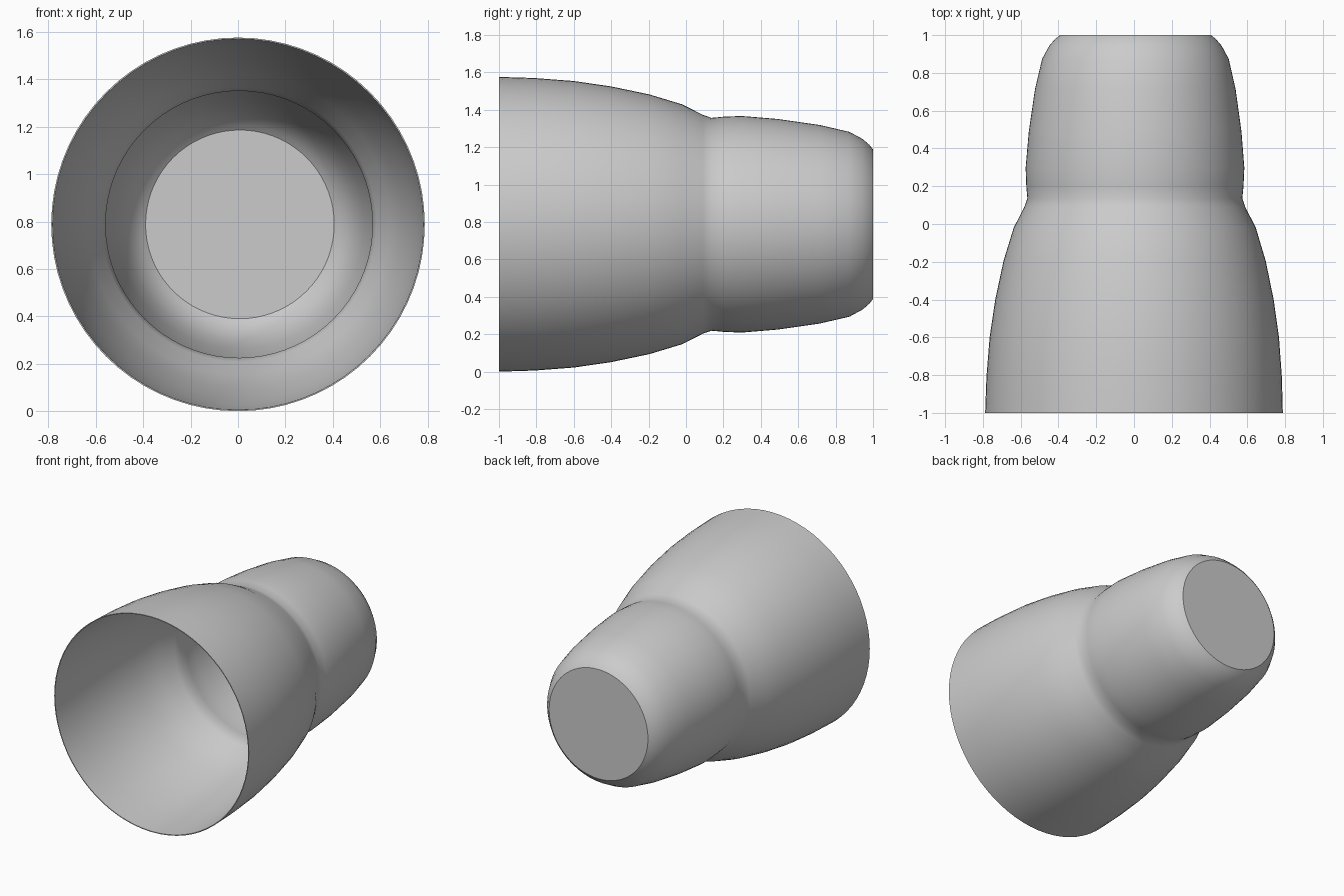
import bpy, bmesh, math
from mathutils import Vector

cube = bpy.data.objects.get("Cube")
if cube:
    bpy.data.objects.remove(cube, do_unlink=True)

CENTRE_Z = 0.788
SEGMENTS = 72
WALL = 0.006

# Outer profile as (y, radius): flared mouth, pinched neck, rounded closed end
profile = [(-1, .788), (-.81, .782), (-.6, .766), (-.4, .737), (-.195, .694),
           (-.02, .641), (.09, .585), (.136, .569), (.2, .575), (.297, .579),
           (.49, .563), (.714, .531), (.874, .494), (.944, .456), (.98, .425),
           (1, .4), (1, 0)]


def lathe(name, points):
    """Revolve a (y, radius) profile around the y axis."""
    bm = bmesh.new()
    verts = [bm.verts.new((r, y, 0)) for y, r in points]
    edges = [bm.edges.new(pair) for pair in zip(verts, verts[1:])]
    bmesh.ops.spin(bm, geom=verts + edges, axis=(0, 1, 0), cent=(0, 0, 0),
                   angle=math.tau, steps=SEGMENTS)
    bmesh.ops.remove_doubles(bm, verts=bm.verts, dist=1e-4)
    # Merge the end fan into one flat cap
    cap = [f for f in bm.faces if all(v.co.y > .999 for v in f.verts)]
    bmesh.ops.dissolve_faces(bm, faces=cap, use_verts=True)
    # Very slight sideways lean towards the closed end
    for v in bm.verts:
        v.co.x += .004 * (v.co.y + 1)
    # Point the normals outwards
    bmesh.ops.recalc_face_normals(bm, faces=bm.faces)
    end = max(bm.faces, key=lambda f: f.calc_center_median().y)
    if end.normal.dot(Vector((0, 1, 0))) < 0:
        bmesh.ops.reverse_faces(bm, faces=bm.faces)
    mesh = bpy.data.meshes.new(name)
    bm.to_mesh(mesh)
    bm.free()
    obj = bpy.data.objects.new(name, mesh)
    bpy.context.collection.objects.link(obj)
    return obj


# Thin-walled hollow shell
shell = lathe("hollow_cup_shell", profile)
shell.location.z = CENTRE_Z
bpy.ops.object.select_all(action='DESELECT')
bpy.context.view_layer.objects.active = shell
shell.select_set(True)
solid = shell.modifiers.new("wall", 'SOLIDIFY')
solid.thickness = WALL
solid.offset = -1
bpy.ops.object.modifier_apply(modifier=solid.name)
bpy.ops.object.shade_smooth_by_angle(angle=math.radians(30))
